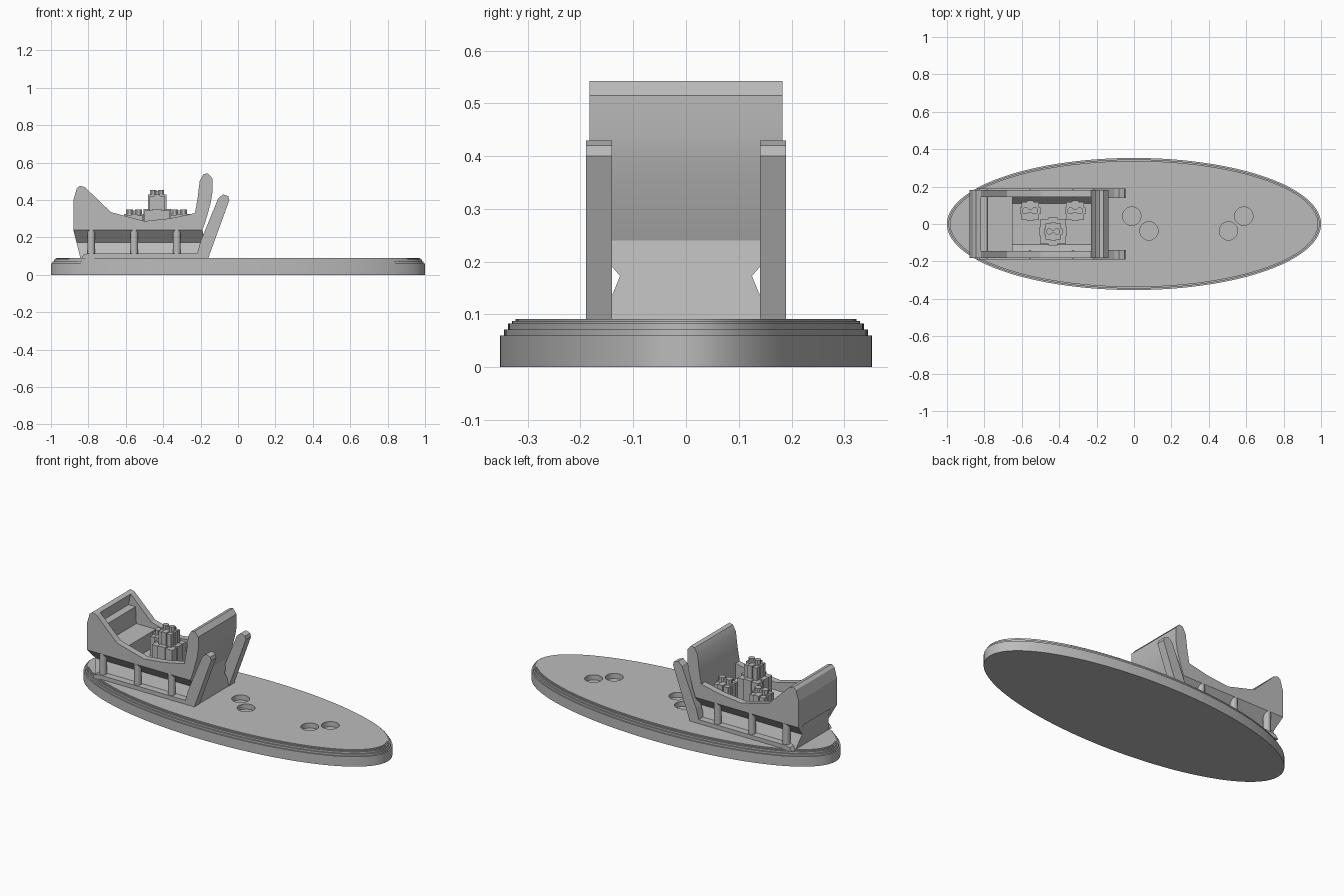
import bpy, bmesh, math

if "Cube" in bpy.data.objects:
    bpy.data.objects.remove(bpy.data.objects["Cube"])

grey = bpy.data.materials.new("plain grey")
grey.diffuse_color = (0.5, 0.5, 0.5, 1)
grey.use_nodes = True
grey.node_tree.nodes["Principled BSDF"].inputs["Base Color"].default_value = grey.diffuse_color


def finish(bm, name, smooth=False):
    bmesh.ops.recalc_face_normals(bm, faces=bm.faces)
    mesh = bpy.data.meshes.new(name)
    bm.to_mesh(mesh)
    bm.free()
    obj = bpy.data.objects.new(name, mesh)
    bpy.context.collection.objects.link(obj)
    mesh.materials.append(grey)
    if smooth:
        bpy.ops.object.select_all(action='DESELECT')
        bpy.context.view_layer.objects.active = obj
        obj.select_set(True)
        bpy.ops.object.shade_smooth_by_angle(angle=math.radians(25))
    return obj


def loft(name, rings, smooth=False):
    """Closed solid through a list of point rings."""
    bm = bmesh.new()
    vs = [[bm.verts.new(p) for p in ring] for ring in rings]
    n = len(vs[0])
    for a, b in zip(vs, vs[1:]):
        for i in range(n):
            j = (i + 1) % n
            bm.faces.new((a[i], a[j], b[j], b[i]))
    bm.faces.new(vs[0][::-1])
    bm.faces.new(vs[-1])
    return finish(bm, name, smooth)


def plate(name, profile, y0, y1, smooth=False):
    """Side profile (x, z) extruded across y."""
    return loft(name, [[(x, y, z) for x, z in profile] for y in (y0, y1)], smooth)


def box(name, x0, x1, y0, y1, z0, z1):
    return plate(name, [(x0, z0), (x1, z0), (x1, z1), (x0, z1)], y0, y1)


def cylinder(name, x, y, z0, z1, rx, ry, n, smooth=False):
    ring = [(x + rx * math.cos(math.tau * (i + .5) / n),
             y + ry * math.sin(math.tau * (i + .5) / n)) for i in range(n)]
    return loft(name, [[(*p, z) for p in ring] for z in (z0, z1)], smooth)


# Oval base with stepped rim
N = 144
steps = [(0, 0), (0, .06), (.008, .06), (.008, .072), (.016, .072),
         (.016, .083), (.023, .083), (.023, .088), (.03, .088), (.03, .091)]
base = loft("oval_base", [[((1 - d) * math.cos(math.tau * i / N),
                            (.353 - d) * math.sin(math.tau * i / N), z)
                           for i in range(N)] for d, z in steps])

# Round sockets sunk into the base
for x, y in [(-.012, .042), (.08, -.037), (.505, -.037), (.587, .042)]:
    cutter = cylinder("socket_cutter", x, y, .06, .12, .049, .049, 32)
    cutter.hide_render = True
    mod = base.modifiers.new("socket", 'BOOLEAN')
    mod.operation, mod.solver, mod.object = 'DIFFERENCE', 'EXACT', cutter
    bpy.context.view_layer.objects.active = base
    bpy.ops.object.modifier_apply(modifier=mod.name)
    bpy.data.objects.remove(cutter)
bpy.ops.object.select_all(action='DESELECT')
base.select_set(True)
bpy.context.view_layer.objects.active = base
bpy.ops.object.shade_smooth_by_angle(angle=math.radians(25))

# Waisted hull trough with sloping ends
half = [(.16, .088), (.125, .173), (.183, .24), (.145, .24), (.11, .2)]
section = half + [(-y, z) for y, z in reversed(half)]
loft("hull", [[(-.88 + (.24 - z) * .25, y, z) for y, z in section],
              [(-.19 + (.24 - z) * .2, y, z) for y, z in section]])

# Side walls
side = [(-.88, .24), (-.88, .4), (-.862, .462), (-.845, .476), (-.818, .468),
        (-.68, .335), (-.5, .287), (-.36, .302), (-.2, .336), (-.19, .24)]
for s in (-1, 1):
    plate("side_wall", side, s * .145, s * .183)

# Back board and stepped seat
plate("back_board", [(-.88, .24), (-.88, .4), (-.862, .462), (-.845, .476),
                     (-.818, .468), (-.832, .4), (-.832, .24)], -.183, .183)
plate("seat", [(-.87, .2), (-.65, .2), (-.65, .3), (-.78, .3),
               (-.785, .4), (-.87, .4)], -.1455, .1455)

# Front board, curved forward, with filler below
plate("front_board", [(-.23, .24), (-.19, .24), (-.174, .285), (-.158, .34),
                      (-.145, .39), (-.137, .44), (-.137, .515), (-.162, .543),
                      (-.185, .537), (-.205, .5), (-.216, .41), (-.23, .33)],
      -.183, .183, True)
plate("front_filler", [(-.23, .2), (-.182, .2), (-.19, .24), (-.23, .24)],
      -.1455, .1455)

# Runners with raised tips, and posts
runner = [(-.84, .086), (-.16, .086), (-.046, .4), (-.052, .42), (-.08, .43),
          (-.105, .41), (-.2, .18), (-.218, .115), (-.8, .115), (-.825, .108)]
for s in (-1, 1):
    plate("runner", runner, s * .14, s * .19)
    for x in (-.785, -.555, -.327):
        cylinder("post", x, s * .163, .1, .24, .021, .021, 20, True)


def gift(x, y, w, z0, z1, bow):
    """Box with crossing ribbons and a two-loop bow."""
    h, r, t = w / 2, w * .18, .007
    box("gift_box", x - h, x + h, y - h, y + h, z0, z1)
    box("gift_ribbon", x - h - t, x + h + t, y - r, y + r, z0, z1 + t)
    box("gift_ribbon", x - r, x + r, y - h - t, y + h + t, z0, z1 + t)
    for s in (-1, 1):
        cylinder("gift_bow", x + s * bow, y, z1, z1 + .032, bow * .85, bow * .8, 8)
    box("gift_bow_knot", x - bow * .4, x + bow * .4, y - bow * .4,
        y + bow * .4, z1, z1 + .026)


# Gifts: two small ones and a stacked pair
gift(-.555, .07, .095, .195, .318, .024)
gift(-.315, .07, .095, .195, .318, .024)
gift(-.432, -.04, .135, .195, .345, .02)
gift(-.432, -.04, .084, .345, .422, .021)
